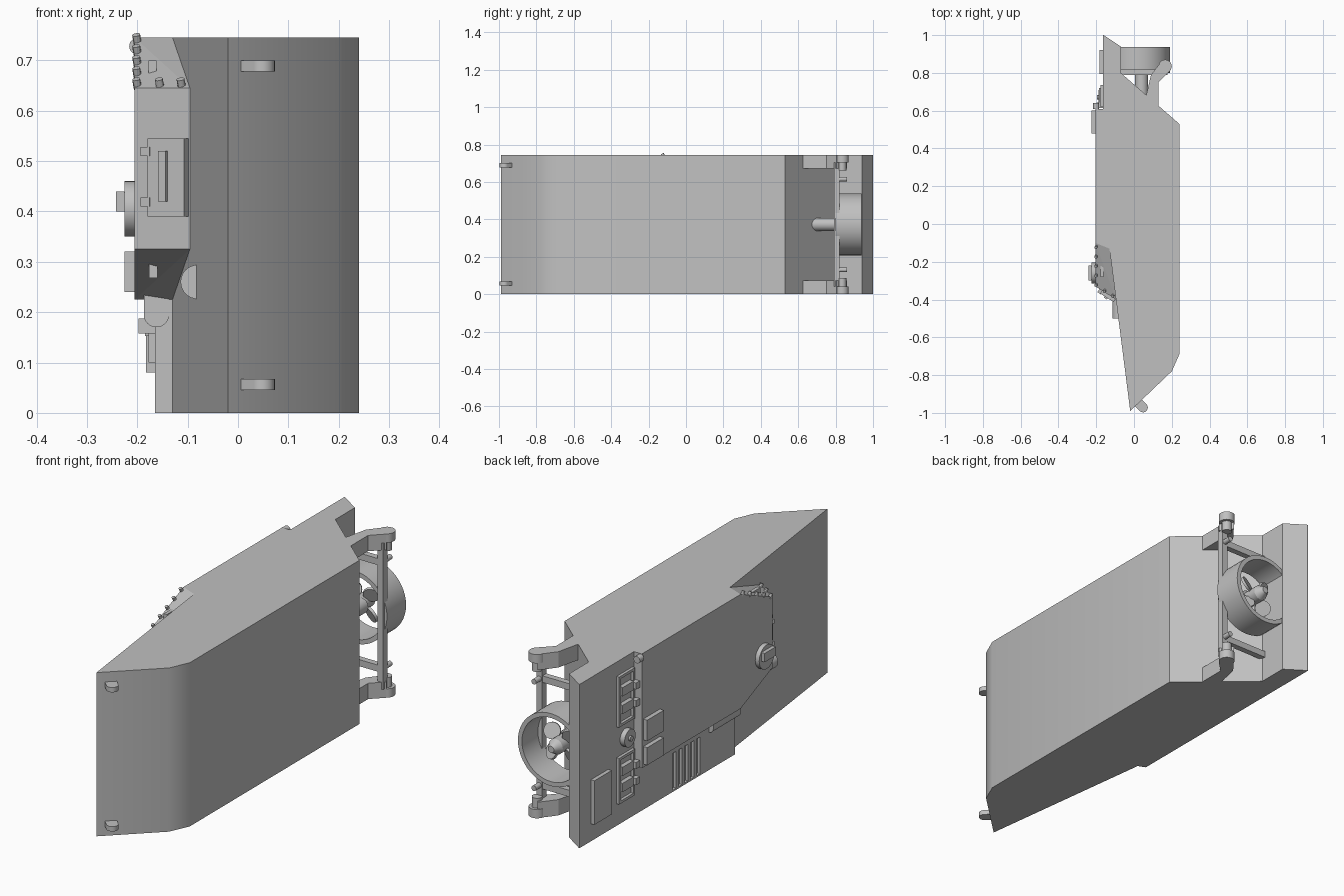
import bpy, bmesh, math
from mathutils import Vector

cube = bpy.data.objects.get("Cube")
if cube:
    bpy.data.objects.remove(cube, do_unlink=True)

grey = bpy.data.materials.new("plain_grey")
grey.use_nodes = True
tone = (0.53, 0.53, 0.53, 1)
grey.diffuse_color = tone
grey.node_tree.nodes["Principled BSDF"].inputs["Base Color"].default_value = tone

WIDTH = 0.745
MID = WIDTH / 2
DECK = -0.165
ROOF = -0.205


def finish(name, bm, smooth=True):
    bmesh.ops.recalc_face_normals(bm, faces=bm.faces)
    mesh = bpy.data.meshes.new(name)
    bm.to_mesh(mesh)
    bm.free()
    mesh.materials.append(grey)
    ob = bpy.data.objects.new(name, mesh)
    bpy.context.collection.objects.link(ob)
    if smooth:
        bpy.ops.object.select_all(action='DESELECT')
        ob.select_set(True)
        bpy.context.view_layer.objects.active = ob
        bpy.ops.object.shade_smooth_by_angle(angle=math.radians(30))
    return ob


def prism(name, pts, lo, hi, axis="z", smooth=False):
    place = {"z": lambda u, v, w: (u, v, w), "y": lambda u, v, w: (u, w, v),
             "x": lambda u, v, w: (w, u, v)}[axis]
    bm = bmesh.new()
    face = bm.faces.new([bm.verts.new(place(u, v, lo)) for u, v in pts])
    new = bmesh.ops.extrude_face_region(bm, geom=[face])["geom"]
    shift = Vector(place(0, 0, hi - lo))
    bmesh.ops.translate(bm, vec=shift, verts=[g for g in new if isinstance(g, bmesh.types.BMVert)])
    return finish(name, bm, smooth)


def box(name, xs, ys, zs):
    (x0, x1), (y0, y1) = xs, ys
    return prism(name, [(x0, y0), (x1, y0), (x1, y1), (x0, y1)], *zs)


def rod(name, a, b, r, r2=None, sides=24):
    a, b = Vector(a), Vector(b)
    bm = bmesh.new()
    bmesh.ops.create_cone(bm, cap_ends=True, segments=sides, radius1=r,
                          radius2=r if r2 is None else r2, depth=(b - a).length)
    bm.transform((b - a).to_track_quat('Z', 'Y').to_matrix().to_4x4())
    bmesh.ops.translate(bm, vec=(a + b) / 2, verts=bm.verts)
    return finish(name, bm)


def arc(cx, cy, r, start, end, n=16):
    return [(cx + r * math.cos(math.radians(start + (end - start) * i / n)),
             cy + r * math.sin(math.radians(start + (end - start) * i / n))) for i in range(n + 1)]


def mirrored(z0, z1):
    return [(z0, z1), (WIDTH - z1, WIDTH - z0)]


# Hull: side profile swept across the width
hull = prism("hull", [(-0.02, -0.99), (0.2, -0.78), (0.24, -0.69), (0.24, 0.53), (-0.07, 0.8),
                      (-0.07, 0.94), (-0.16, 1.0), (DECK, 1.0), (DECK, -0.115), (-0.13, -0.13)],
             0, WIDTH, smooth=True)

# Engine grille slots cut in the deck
for i in range(5):
    y = 0.135 + i * 0.043
    cutter = box("slot_cutter", (DECK - 0.02, DECK + 0.012), (y, y + 0.026), (0.008, 0.175))
    cutter.hide_render = True
    cut = hull.modifiers.new("slot", 'BOOLEAN')
    cut.operation, cut.object, cut.solver = 'DIFFERENCE', cutter, 'EXACT'
    bpy.context.view_layer.objects.active = hull
    bpy.ops.object.modifier_apply(modifier=cut.name)
    bpy.data.objects.remove(cutter, do_unlink=True)

# Raised cabin with slanted front and chamfered corners
bm = bmesh.new()
for side, front in ((0.225, 0.325), (WIDTH, 0.645)):
    for p in ((ROOF, 0.61, side), (ROOF, -0.1, side), (ROOF, -0.33, front), (-0.095, -0.4, front),
              (-0.13, -0.13, side), (-0.13, 0.61, side)):
        bm.verts.new(p)
bmesh.ops.convex_hull(bm, input=bm.verts)
bmesh.ops.dissolve_limit(bm, angle_limit=math.radians(4), verts=bm.verts, edges=bm.edges)
finish("cabin", bm, False)


# Plates lying on the slanted cabin front
def front_slab(name, x0, x1, depth, zs):
    y = [-0.33 - (x - ROOF) * 0.636 for x in (x0, x1)]
    dx, dy = -0.537 * depth, -0.844 * depth
    prism(name, [(x0, y[0]), (x1, y[1]), (x1 + dx, y[1] + dy), (x0 + dx, y[0] + dy)], *zs)


front_slab("front_hatch", -0.17, -0.098, 0.018, (0.39, 0.545))
front_slab("front_hatch_slit", -0.145, -0.13, 0.026, (0.42, 0.52))
for z in (0.41, 0.51):
    front_slab("hatch_hinge", -0.183, -0.165, 0.02, (z, z + 0.018))

# Corner studs and vision blocks on the chamfers
lean = Vector((-0.16, -0.393, 0.906)) * 0.02
studs = [(-0.2, -0.12 - 0.05 * i, 0.738 - 0.022 * i) for i in range(5)]
studs += [(-0.155, -0.352, 0.65), (-0.112, -0.378, 0.65)]
for p in studs:
    rod("corner_stud", Vector(p) - lean * 0.4, Vector(p) + lean * 0.7, 0.008, sides=12)
box("upper_vision_block", (-0.178, -0.162), (-0.28, -0.21), (0.66, 0.7))
box("lower_vision_block", (-0.177, -0.16), (-0.28, -0.2), (0.268, 0.297))

# Roof fittings
rod("roof_disc", (ROOF + 0.01, -0.26, 0.405), (-0.225, -0.26, 0.405), 0.055, sides=32)
box("roof_sight", (-0.242, -0.21), (-0.3, -0.22), (0.4, 0.44))
for zs in ((0.35, 0.445), (0.24, 0.32)):
    box("roof_plate", (-0.225, -0.2), (0.48, 0.6), zs)
rod("cabin_corner_pin", (-0.2, 0.61, 0.728), (-0.2, 0.64, 0.728), 0.016)

# Deck fittings
box("deck_panel", (-0.183, -0.16), (0.795, 0.92), (0.08, 0.28))
prism("side_exhaust", arc(-0.162, 0.195, 0.025, 180, 360) + [(-0.137, 0.24), (-0.187, 0.24)],
      -0.13, 0.07, "y", True)
prism("glacis_lamp", arc(-0.08, 0.26, 0.034, 90, 270), -0.5, -0.4, "y", True)
rod("deck_wheel", (-0.16, 0.67, 0.38), (-0.188, 0.67, 0.38), 0.04)
rod("deck_wheel_hub", (-0.16, 0.67, 0.38), (-0.196, 0.67, 0.38), 0.012)
for z0, z1 in ((0.1, 0.31), (0.45, 0.68)):
    for zs in ((z0, z0 + 0.012), (z1 - 0.012, z1)):
        box("hatch_frame_end", (-0.178, -0.16), (0.62, 0.735), zs)
    for y in (0.62, 0.723):
        box("hatch_frame_side", (-0.178, -0.16), (y, y + 0.012), (z0, z1))
    for f in (0.25, 0.6):
        z = z0 + f * (z1 - z0)
        box("hatch_latch", (-0.185, -0.16), (0.64, 0.72), (z, z + 0.04))
        box("hatch_catch", (-0.198, -0.16), (0.615, 0.642), (z + 0.005, z + 0.035))

# Tow hooks on the bow
for zs in mirrored(0.045, 0.067):
    prism("tow_hook", arc(0.048, -0.972, 0.025, -135, 45) + [(0.0, -0.888), (-0.006, -0.954)][:1]
          + [(-0.012, -0.948)], *zs, smooth=True)

# Rudder brackets, pivots and links
for zs in mirrored(0, 0.072):
    prism("rudder_arm", [(0.06, 0.66), (0.13, 0.6), (0.13, 0.75), (0.185, 0.805),
                         (0.145, 0.86), (0.09, 0.79)], *zs)
for zs in mirrored(0, 0.04):
    rod("pivot_boss", (0.165, 0.835, zs[0]), (0.165, 0.835, zs[1]), 0.035)
for zs in mirrored(0.04, 0.085):
    rod("pivot_pin", (0.165, 0.835, zs[0]), (0.165, 0.835, zs[1]), 0.022)
box("pivot_post", (0.15, 0.178), (0.79, 0.822), (0.04, WIDTH - 0.04))
for zs in mirrored(0.115, 0.145):
    box("rudder_link", (-0.08, 0.165), (0.79, 0.818), zs)
    z = sum(zs) / 2
    rod("link_bolt", (0.164, 0.815, z), (0.164, 0.86, z), 0.012)

# Propeller duct: open ring
cx = 0.025
bm = bmesh.new()
sides = 48
rings = []
for r, y in ((0.165, 0.8), (0.165, 0.937), (0.145, 0.937), (0.145, 0.8)):
    rings.append([bm.verts.new((x, y, z)) for x, z in arc(cx, MID, r, 0, 360, sides)[:-1]])
for k in range(4):
    a, b = rings[k], rings[(k + 1) % 4]
    for i in range(sides):
        j = (i + 1) % sides
        bm.faces.new((a[i], a[j], b[j], b[i]))
finish("propeller_duct", bm)

# Shaft, hub and blades
rod("propeller_shaft", (cx + 0.015, 0.62, MID), (cx + 0.015, 0.83, MID), 0.035)
rod("propeller_hub", (cx, 0.8, MID), (cx, 0.9, MID), 0.035)
rod("propeller_tip", (cx, 0.9, MID), (cx, 0.935, MID), 0.035, 0.015)
for i in range(4):
    t = math.radians(45 + 90 * i)
    out = Vector((math.cos(t), 0, math.sin(t)))
    across = Vector((-math.sin(t), 0, math.cos(t)))
    centre = Vector((cx, 0.86, MID)) + out * 0.065
    half = (Vector((0, 1, 0)) + across * 0.6).normalized() * 0.006
    rod("propeller_blade", centre - half, centre + half, 0.036)
